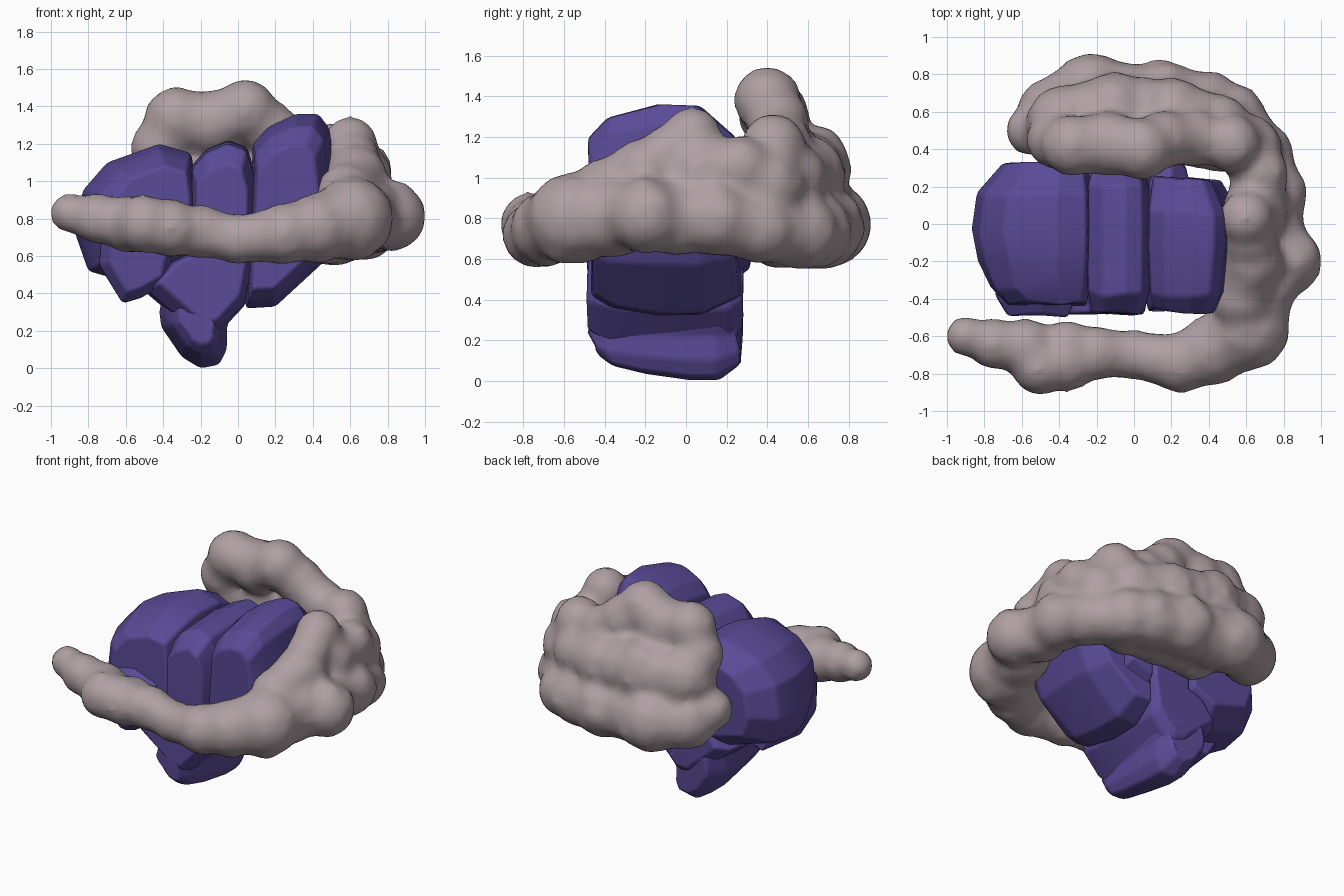
import bpy
import bmesh
import math
import random
from mathutils import Matrix, Vector

random.seed(7)

if "Cube" in bpy.data.objects:
    bpy.data.objects.remove(bpy.data.objects["Cube"], do_unlink=True)


def make_material(name, red, green, blue):
    material = bpy.data.materials.new(name)
    material.use_nodes = True
    colour = (red, green, blue, 1)
    material.diffuse_color = colour
    material.node_tree.nodes["Principled BSDF"].inputs["Base Color"].default_value = colour
    return material


purple_stone = make_material("purple stone", 0.10, 0.07, 0.31)
dusty_cloud = make_material("dusty pink cloud", 0.43, 0.35, 0.37)


def mesh_object(name, bm, material):
    """Turn a bmesh into a smooth shaded object with one material."""
    bmesh.ops.recalc_face_normals(bm, faces=bm.faces)
    for face in bm.faces:
        face.smooth = True
    mesh = bpy.data.meshes.new(name)
    bm.to_mesh(mesh)
    bm.free()
    mesh.materials.append(material)
    obj = bpy.data.objects.new(name, mesh)
    bpy.context.collection.objects.link(obj)
    return obj


def rock(name, pivot, profile, sections):
    """Loft an x-z outline along y; each section is (y, scale about pivot)."""
    bm = bmesh.new()
    rings = []
    for y, scale in sections:
        ring = []
        for x, z in profile:
            px = pivot[0] + (x - pivot[0]) * scale
            pz = pivot[1] + (z - pivot[1]) * scale
            shift = random.uniform(-0.025, 0.025)
            ring.append(bm.verts.new((px, y + shift, pz)))
        rings.append(ring)
    count = len(profile)
    for near, far in zip(rings, rings[1:]):
        for i in range(count):
            j = (i + 1) % count
            bm.faces.new((near[i], near[j], far[j], far[i]))
    bm.faces.new(rings[0])
    bm.faces.new(rings[-1])
    obj = mesh_object(name, bm, purple_stone)
    # Worn edges
    bevel = obj.modifiers.new("worn edges", "BEVEL")
    bevel.width = 0.02
    bevel.segments = 2
    bevel.limit_method = "ANGLE"
    bevel.angle_limit = math.radians(20)
    bevel.harden_normals = True
    return obj


# Floating rock: upright slabs side by side, tapering to a lower tip
rock("left_slab", (-0.32, 0.85),
     [(-0.87, 0.72), (-0.83, 0.95), (-0.7, 1.1), (-0.42, 1.2), (-0.25, 1.15),
      (-0.22, 0.95), (-0.22, 0.55), (-0.45, 0.42), (-0.8, 0.52)],
     [(-0.42, 0.66), (-0.33, 0.82), (-0.2, 0.94), (-0.04, 1), (0.16, 0.95), (0.32, 0.7)])

rock("left_lower_chunk", (-0.5, 0.6),
     [(-0.73, 0.8), (-0.5, 0.86), (-0.3, 0.78), (-0.38, 0.45), (-0.52, 0.37),
      (-0.62, 0.34), (-0.75, 0.55)],
     [(-0.48, 0.75), (-0.4, 0.98), (0, 0.85)])

rock("middle_slab", (-0.1, 0.6),
     [(-0.25, 1.08), (-0.17, 1.17), (-0.05, 1.22), (0.05, 1.18), (0.09, 1.05),
      (0.09, 0.6), (0.04, 0.34), (-0.12, 0.17), (-0.22, 0.17), (-0.51, 0.42),
      (-0.38, 0.56), (-0.26, 0.62)],
     [(-0.47, 0.8), (-0.37, 0.97), (0, 1), (0.2, 0.96), (0.3, 0.8)])

rock("right_slab", (0.18, 0.7),
     [(0.08, 1.2), (0.16, 1.29), (0.31, 1.36), (0.43, 1.36), (0.49, 1.28),
      (0.52, 1.0), (0.56, 0.8), (0.46, 0.57), (0.2, 0.33), (0.04, 0.32)],
     [(-0.47, 0.74), (-0.37, 0.9), (-0.12, 1), (0.06, 0.99), (0.25, 0.75)])

rock("right_rear_chunk", (0.2, 0.8),
     [(0.08, 1.08), (0.2, 1.12), (0.3, 1), (0.3, 0.58), (0.08, 0.5)],
     [(0, 1), (0.22, 1), (0.31, 0.75)])

rock("bottom_tip", (-0.2, 0.25),
     [(-0.42, 0.3), (-0.41, 0.22), (-0.3, 0.06), (-0.2, 0), (-0.1, 0.02),
      (-0.06, 0.1), (-0.06, 0.22), (0, 0.36), (-0.15, 0.45), (-0.4, 0.42)],
     [(-0.45, 0.5), (-0.38, 0.72), (-0.2, 0.88), (0, 1), (0.15, 1), (0.28, 0.7)])

# Cloud puffs as rows of (x, y, z, radius), each row a winding path
front_arm = [
    (-0.9, -0.6, 0.83, 0.1), (-0.75, -0.64, 0.8, 0.13), (-0.58, -0.66, 0.77, 0.15),
    (-0.5, -0.76, 0.77, 0.15), (-0.36, -0.74, 0.75, 0.15), (-0.36, -0.66, 0.74, 0.14),
    (-0.2, -0.69, 0.73, 0.14), (0, -0.7, 0.69, 0.13), (0.25, -0.74, 0.72, 0.16),
    (0.42, -0.68, 0.75, 0.18), (0.61, -0.56, 0.8, 0.22), (0.66, -0.35, 0.81, 0.2)]

side_low = [
    (0.82, -0.2, 0.81, 0.18), (0.73, -0.05, 0.8, 0.18), (0.74, 0.15, 0.8, 0.18),
    (0.68, 0.36, 0.75, 0.17), (0.52, 0.57, 0.73, 0.18)]

side_high = [
    (0.58, -0.4, 0.93, 0.16), (0.63, -0.2, 1.03, 0.16), (0.6, 0.03, 1.2, 0.14),
    (0.65, 0.08, 1.02, 0.17), (0.67, 0.27, 1.05, 0.15), (0.62, 0.4, 0.95, 0.17),
    (0.52, 0.43, 1.16, 0.15)]

back_low = [
    (0.38, 0.62, 0.74, 0.19), (0.16, 0.67, 0.75, 0.2), (-0.05, 0.66, 0.77, 0.2),
    (-0.23, 0.7, 0.77, 0.21), (-0.44, 0.6, 0.78, 0.18), (-0.55, 0.5, 0.85, 0.13)]

back_inner = [
    (0.45, 0.45, 0.73, 0.17), (0.2, 0.48, 0.73, 0.17), (-0.1, 0.47, 0.74, 0.17)]

back_middle = [
    (0.45, 0.52, 1.0, 0.17), (0.2, 0.58, 1.01, 0.2), (-0.1, 0.6, 1.04, 0.21),
    (-0.37, 0.54, 1.05, 0.2)]

back_crest = [
    (-0.42, 0.45, 1.18, 0.15), (-0.33, 0.42, 1.34, 0.16), (-0.14, 0.43, 1.31, 0.17),
    (0.04, 0.4, 1.38, 0.16), (0.16, 0.45, 1.28, 0.15), (0.32, 0.46, 1.17, 0.15)]


def add_puff(bm, centre, radius):
    bmesh.ops.create_icosphere(bm, subdivisions=2, radius=radius,
                               matrix=Matrix.Translation(centre))


# Cloud ring: puffs, fillers between neighbours and small bumps, fused softly
bm = bmesh.new()
rows = (front_arm, side_low, side_high, back_low, back_inner, back_middle, back_crest)
for row in rows:
    puffs = [(Vector(puff[:3]), puff[3]) for puff in row]
    for (start, size), (end, next_size) in zip(puffs, puffs[1:]):
        add_puff(bm, (start + end) / 2, (size + next_size) / 2)
    for centre, radius in puffs:
        add_puff(bm, centre, radius + 0.012)
        for bump in range(4):
            direction = Vector([random.gauss(0, 1) for axis in "xyz"]).normalized()
            add_puff(bm, centre + direction * radius * 0.6, radius * 0.52)

cloud = mesh_object("cloud_ring", bm, dusty_cloud)
fuse = cloud.modifiers.new("fuse puffs", "REMESH")
fuse.mode = "VOXEL"
fuse.voxel_size = 0.03
fuse.use_smooth_shade = True
soften = cloud.modifiers.new("soften", "SMOOTH")
soften.factor = 0.5
soften.iterations = 7
